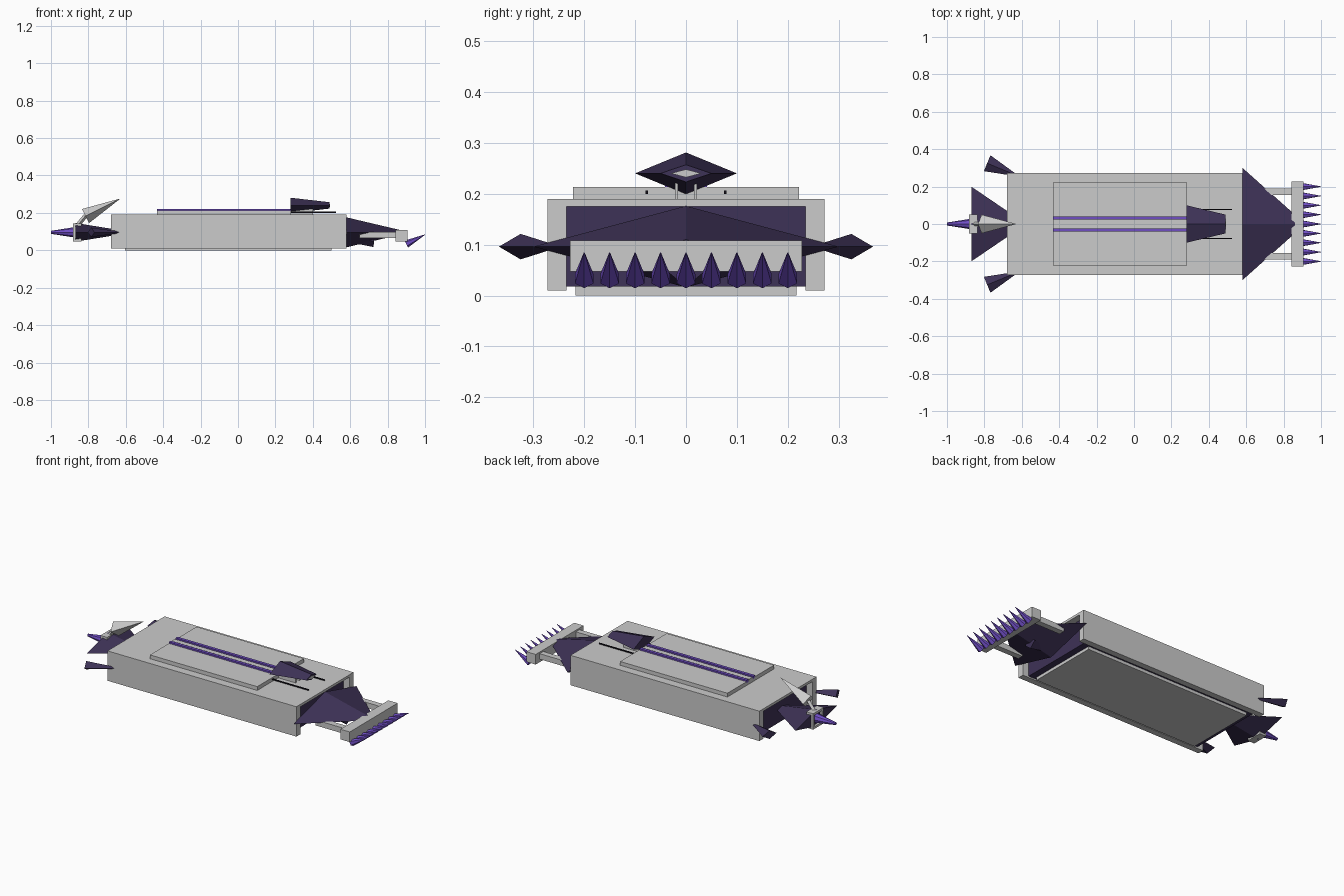
import bpy, bmesh, math
from mathutils import Vector

if "Cube" in bpy.data.objects:
    bpy.data.objects.remove(bpy.data.objects["Cube"])


def material(name, rgb):
    m = bpy.data.materials.new(name)
    m.diffuse_color = (*rgb, 1)
    m.use_nodes = True
    m.node_tree.nodes["Principled BSDF"].inputs["Base Color"].default_value = m.diffuse_color
    return m


DARK = material("dark_violet", (0.048, 0.032, 0.095))
VIOLET = material("bright_violet", (0.16, 0.075, 0.55))
BLACK = material("black", (0.006, 0.005, 0.01))


def finish(name, bm, mat):
    bmesh.ops.recalc_face_normals(bm, faces=bm.faces)
    me = bpy.data.meshes.new(name)
    bm.to_mesh(me)
    bm.free()
    ob = bpy.data.objects.new(name, me)
    bpy.context.collection.objects.link(ob)
    if mat:
        me.materials.append(mat)
    return ob


def box(name, x, y, z, mat=None):
    bm = bmesh.new()
    bmesh.ops.create_cube(bm, size=1)
    for v in bm.verts:
        v.co = [(a + b) / 2 + c * (b - a) for (a, b), c in zip((x, y, z), v.co)]
    return finish(name, bm, mat)


def taper(name, p0, p1, s0, s1, mat=None, sides=4):
    """Faceted tapered pod from p0 to p1 with (half width, half height) ends."""
    p0, p1 = Vector(p0), Vector(p1)
    axis = (p1 - p0).normalized()
    side = Vector((0, 0, 1)).cross(axis).normalized()
    up = axis.cross(side)
    bm = bmesh.new()
    rings = []
    for p, (w, h) in ((p0, s0), (p1, s1)):
        ring = []
        for i in range(sides):
            a = math.tau * i / sides + math.pi / 2
            ring.append(bm.verts.new(p + side * w * math.cos(a) + up * h * math.sin(a)))
        rings.append(ring)
        bm.faces.new(ring)
    for i in range(sides):
        j = (i + 1) % sides
        bm.faces.new((rings[0][i], rings[0][j], rings[1][j], rings[1][i]))
    return finish(name, bm, mat)


# hull: inverted channel, dark core and belly plate
bm = bmesh.new()
profile = [(-.272, .01), (-.272, .19), (.272, .19), (.272, .01),
           (.235, .01), (.235, .175), (-.235, .175), (-.235, .01)]
face = bm.faces.new([bm.verts.new((-.68, y, z)) for y, z in profile])
ext = bmesh.ops.extrude_face_region(bm, geom=[face])
for v in ext["geom"]:
    if isinstance(v, bmesh.types.BMVert):
        v.co.x = .58
finish("hull_shell", bm, None)
box("hull_core", (-.64, .54), (-.2345, .2345), (.018, .1745), DARK)
box("belly_plate", (-.605, .5), (-.217, .217), (0, .02))

# deck plate and rails
box("deck_plate", (-.432, .284), (-.222, .222), (.188, .213))
box("center_rail", (-.432, .29), (-.015, .015), (.205, .218))
for s in (-1, 1):
    y0, y1 = sorted((s * .023, s * .041))
    box("glow_rail", (-.432, .284), (y0, y1), (.205, .222), VIOLET)
    y0, y1 = sorted((s * .0745, s * .0795))
    box("deck_rod", (.28, .525), (y0, y1), (.199, .206), BLACK)
    y0, y1 = sorted((s * .016, s * .022))
    box("turret_post", (.28, .4), (y0, y1), (.188, .222))

# deck turret
taper("turret", (.28, 0, .24), (.49, 0, .24), (.1, .041), (.05, .017), DARK)
taper("turret_muzzle", (.47, 0, .24), (.493, 0, .24), (.03, .008), (.03, .008))

# nose wedge and lower pod
taper("nose", (.58, 0, .096), (.86, 0, .096), (.3, .08), (.05, .014), DARK)
taper("lower_pod", (.56, 0, .06), (.727, 0, .05), (.012, .01), (.04, .033), DARK)

# front rake
box("rake_bar", (.843, .905), (-.228, .228), (.047, .108))
for s in (-1, 1):
    y0, y1 = sorted((s * .155, s * .19))
    box("rake_arm", (.65, .85), (y0, y1), (.065, .098))
for i in range(9):
    y = (i - 4) * .05
    taper("rake_tooth", (.9, y, .033), (1, y, .084), (.021, .021), (.001, .001), VIOLET, 6)

# tail flare, frame and exhaust
taper("tail_flare", (-.62, 0, .096), (-.87, 0, .096), (.03, .01), (.2, .05), DARK)
for s in (-1, 1):
    y0, y1 = sorted((s * .036, s * .05))
    box("tail_frame_side", (-.883, -.838), (y0, y1), (.048, .144))
for z in (.048, .13):
    box("tail_frame_bar", (-.883, -.838), (-.05, .05), (z, z + .014))
taper("exhaust", (-.86, 0, .096), (-1, 0, .096), (.03, .03), (.008, .008), VIOLET, 8)
taper("tail_spike", (-.815, 0, .183), (-.632, 0, .275), (.05, .042), (.001, .001))
taper("spike_mount", (-.86, 0, .13), (-.815, 0, .185), (.012, .012), (.012, .012))

# corner pods
for s in (-1, 1):
    taper("corner_pod", (-.64, s * .265, .096), (-.785, s * .325, .096),
          (.008, .006), (.046, .025), DARK)
